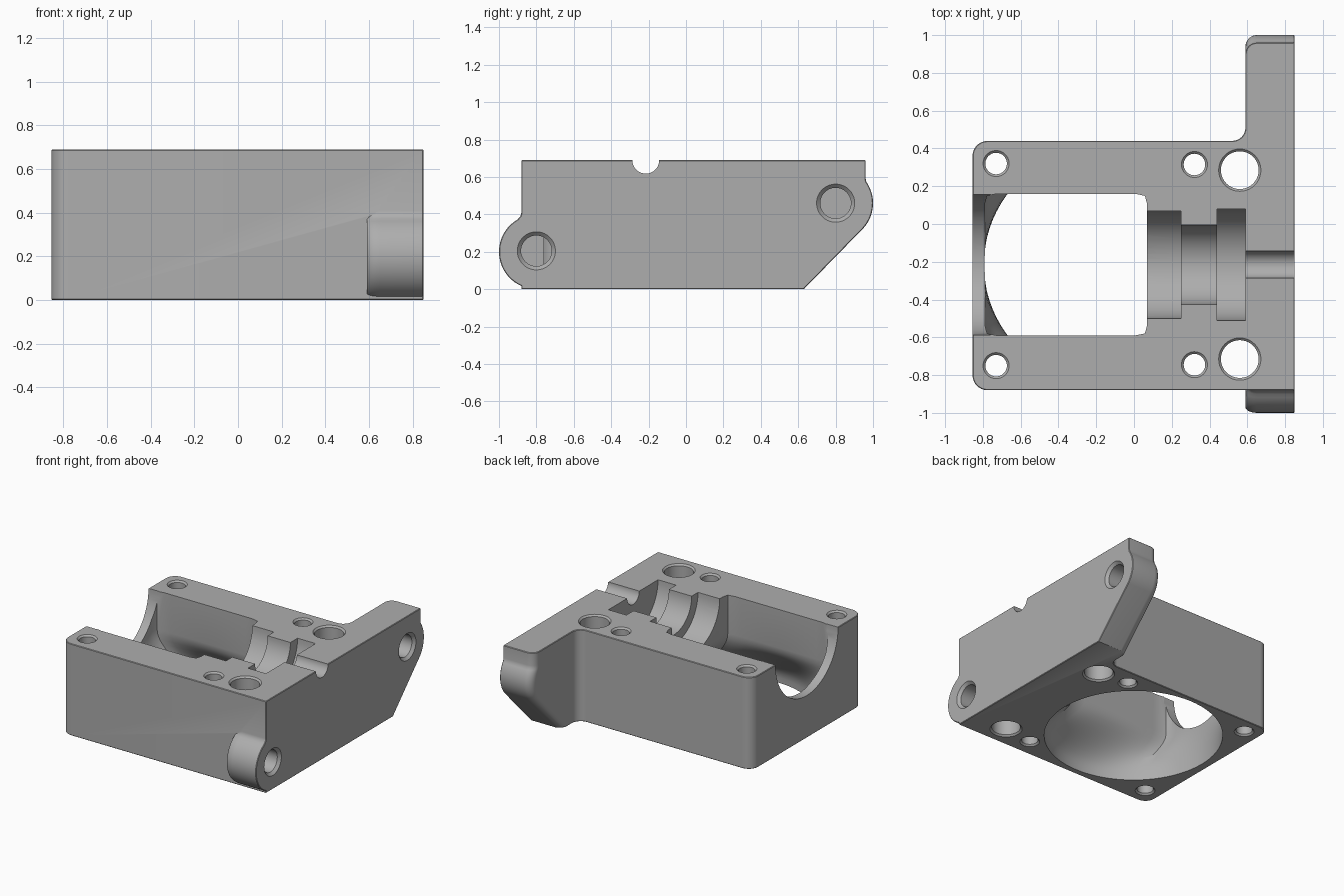
import bpy, bmesh
from math import sin, cos, pi, radians
from mathutils import Vector

if "Cube" in bpy.data.objects:
    bpy.data.objects.remove(bpy.data.objects["Cube"])

CY = -0.215          # centre line of the housing
TOP = 0.69

grey = bpy.data.materials.new("plain grey")
grey.diffuse_color = (0.42, 0.42, 0.42, 1)
grey.use_nodes = True
grey.node_tree.nodes["Principled BSDF"].inputs["Base Color"].default_value = grey.diffuse_color


def rings_object(name, rings):
    """Skin closed rings of points into a capped solid."""
    bm = bmesh.new()
    loops = [[bm.verts.new(p) for p in ring] for ring in rings]
    n = len(loops[0])
    for a, b in zip(loops, loops[1:]):
        for i in range(n):
            j = (i + 1) % n
            bm.faces.new((a[i], a[j], b[j], b[i]))
    bm.faces.new(loops[0][::-1])
    bm.faces.new(loops[-1])
    bmesh.ops.recalc_face_normals(bm, faces=bm.faces)
    mesh = bpy.data.meshes.new(name)
    bm.to_mesh(mesh)
    bm.free()
    mesh.materials.append(grey)
    ob = bpy.data.objects.new(name, mesh)
    bpy.context.collection.objects.link(ob)
    return ob


def lathe(name, profile, origin, axis, n=48):
    """Turned solid: profile of (distance, radius) along the x or z axis."""
    ox, oy, oz = origin
    rings = []
    for h, r in profile:
        circle = [(r * cos(2 * pi * i / n), r * sin(2 * pi * i / n)) for i in range(n)]
        if axis == 'x':
            rings.append([(h, oy + u, oz + v) for u, v in circle])
        else:
            rings.append([(ox + u, oy + v, h) for u, v in circle])
    return rings_object(name, rings)


def rounded(corners, steps=8):
    """Outline with filleted corners given as (x, y, radius)."""
    out = []
    for i, (x, y, r) in enumerate(corners):
        p = Vector((x, y))
        if not r:
            out.append(p)
            continue
        a = (Vector(corners[i - 1][:2]) - p).normalized()
        b = (Vector(corners[(i + 1) % len(corners)][:2]) - p).normalized()
        c = p + (a + b) * r
        for k in range(steps + 1):
            t = k / steps * pi / 2
            out.append(c - b * r * cos(t) - a * r * sin(t))
    return out


def boolean(target, tool, op):
    m = target.modifiers.new(op, 'BOOLEAN')
    m.object, m.operation, m.solver = tool, op, 'EXACT'
    bpy.context.view_layer.objects.active = target
    bpy.ops.object.modifier_apply(modifier=m.name)
    bpy.data.objects.remove(tool, do_unlink=True)


# Main block with rounded back corners and fillet into the arm
plan = rounded([(-0.855, -0.88, 0.08), (0.80, -0.88, 0), (0.80, 0.51, 0),
                (0.59, 0.51, 0), (0.59, 0.44, 0.07), (-0.855, 0.44, 0.08)])
housing = rings_object("bearing_housing", [[(p.x, p.y, z) for p in plan] for z in (0, TOP)])

# Side plate with the long arm and the small front lug
def arc(cy, cz, a0, a1, n=20):
    return [(cy + 0.2 * cos(radians(a0 + (a1 - a0) * i / n)),
             cz + 0.2 * sin(radians(a0 + (a1 - a0) * i / n))) for i in range(n + 1)]

side = [(-0.88, TOP), (-0.88, 0.41), (-0.885, 0.39)] + arc(-0.8, 0.2, 120, 246.4)
side += [(-0.88, 0), (0.63, 0)] + arc(0.8, 0.46, -42, 35) + [(0.96, 0.595), (0.96, TOP)]
slices = []
for k in range(7):
    t = k / 6 * pi / 2
    arm_in, lug_in = 0.06 * (1 - sin(t)), 0.03 * (1 - sin(t))
    x = 0.59 + 0.06 * (1 - cos(t))
    slices.append([(x, y - arm_in if y > 0.6 else y + lug_in if y < -0.85 else y, z)
                   for y, z in side])
slices.append([(0.85, y, z) for y, z in side])
boolean(housing, rings_object("side_plate", slices), 'UNION')

# Small chamfer along the top, bottom and right-hand outer edges
bm = bmesh.new()
bm.from_mesh(housing.data)
bmesh.ops.remove_doubles(bm, verts=bm.verts, dist=0.0002)
bmesh.ops.dissolve_limit(bm, angle_limit=radians(0.5), verts=bm.verts, edges=bm.edges)

def on_rim(e):
    for axis, value in ((2, 0), (2, TOP), (0, 0.85)):
        if all(abs(v.co[axis] - value) < 0.0005 for v in e.verts):
            return True
    return False

rim = [e for e in bm.edges if len(e.link_faces) == 2 and e.is_convex
       and e.calc_face_angle() > radians(50) and on_rim(e)]
bmesh.ops.bevel(bm, geom=rim, offset=0.008, offset_type='OFFSET', segments=1,
                profile=0.5, affect='EDGES', clamp_overlap=True)
bm.to_mesh(housing.data)
bm.free()

# Pocket: rectangular at the top, blending to a round opening below
N = 80
def pocket_ring(z, blend):
    ring = []
    for i in range(N):
        c, s = cos(2 * pi * i / N), sin(2 * pi * i / N)
        k = (abs(c) ** 24 + abs(s) ** 24) ** (1 / 24)
        rect = Vector((-0.36 + 0.43 * c / k, CY + 0.375 * s / k, z))
        disc = Vector((-0.175 + 0.62 * c, CY + 0.62 * s, z))
        ring.append(rect.lerp(disc, blend))
    return ring

rings = [pocket_ring(0.8, 0)]
for k in range(11):
    t = k / 10
    rings.append(pocket_ring(0.40 - 0.36 * t, t * t * (3 - 2 * t)))
rings.append(pocket_ring(-0.1, 1))
cutters = [rings_object("pocket", rings)]

# Half-round opening in the left wall and stepped shaft seat
axis = (0, CY, TOP)
cutters.append(lathe("wall_opening", [(-1, 0.372), (-0.76, 0.372)], axis, 'x', 96))
cutters.append(lathe("shaft_seat", [(0.0, 0.285), (0.25, 0.285), (0.25, 0.21), (0.44, 0.21),
                                    (0.44, 0.295), (0.59, 0.295), (0.59, 0.072), (1, 0.072)],
                     axis, 'x', 64))

# Vertical bolt holes, chamfered at both ends
for x, y, r in ((-0.73, 0.32, 0.057), (0.32, 0.315, 0.057), (0.56, 0.285, 0.1)):
    for yy in (y, 2 * CY - y):
        c = 0.012
        cutters.append(lathe("bolt_hole", [(-c, r + 2 * c), (c, r), (TOP - c, r), (TOP + c, r + 2 * c)],
                             (x, yy, 0), 'z', 40))

# Blind cross holes in the arm and lug
for y, z in ((0.8, 0.46), (-0.8, 0.205)):
    cutters.append(lathe("cross_hole", [(0.65, 0.082), (0.83, 0.082), (0.87, 0.122)],
                         (0, y, z), 'x', 40))

for c in cutters:
    boolean(housing, c, 'DIFFERENCE')

# Smooth curved walls, keep machined edges crisp
bpy.ops.object.select_all(action='DESELECT')
housing.select_set(True)
bpy.context.view_layer.objects.active = housing
bpy.ops.object.shade_smooth_by_angle(angle=radians(28))
